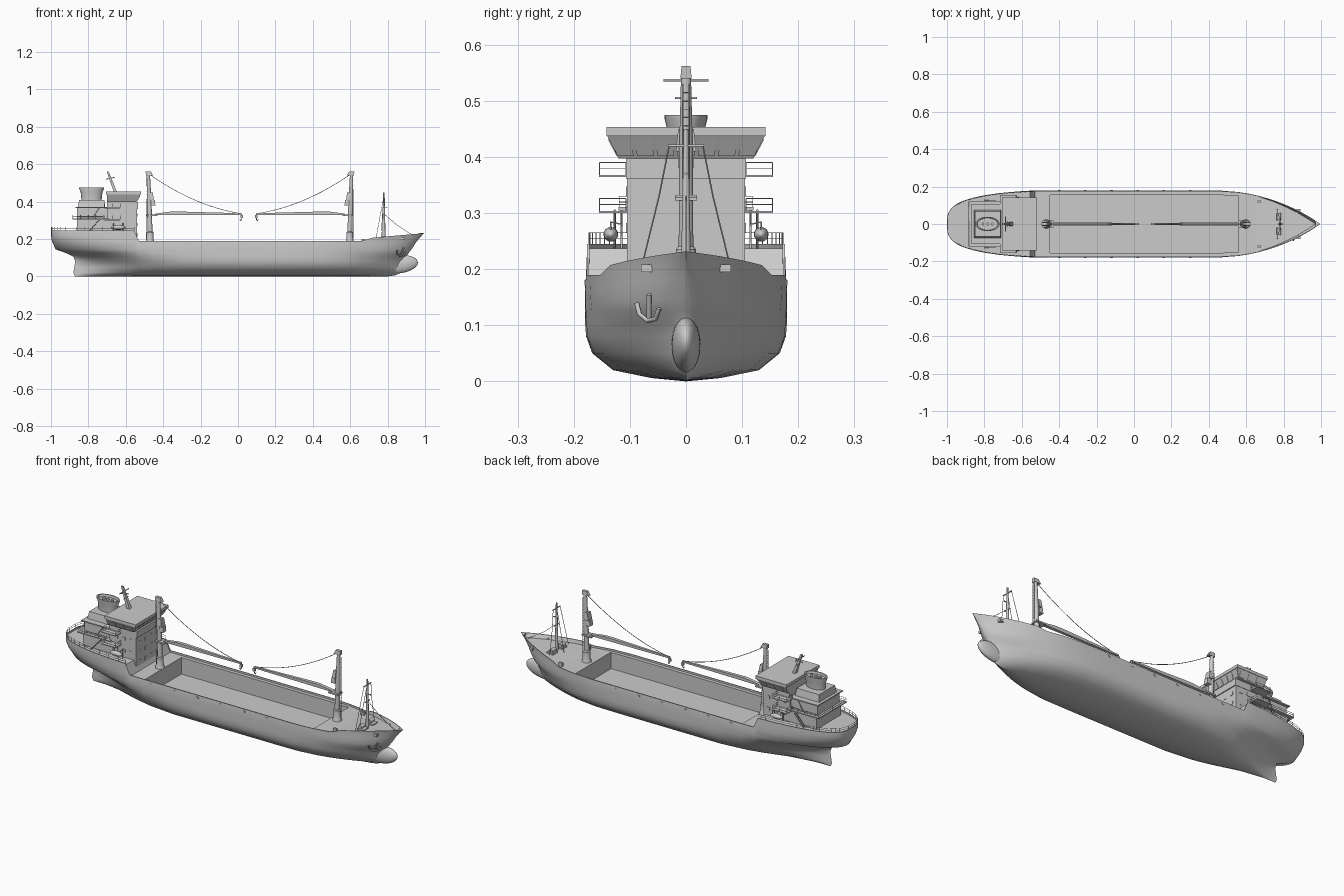
import bpy, bmesh, math

if "Cube" in bpy.data.objects:
    bpy.data.objects.remove(bpy.data.objects["Cube"])

# ---------- helpers ----------
def mesh(name, verts, faces, smooth=None, weld=True):
    me = bpy.data.meshes.new(name)
    me.from_pydata(verts, [], faces)
    bm = bmesh.new()
    bm.from_mesh(me)
    if weld:
        bmesh.ops.remove_doubles(bm, verts=bm.verts, dist=1e-5)
        bmesh.ops.dissolve_degenerate(bm, edges=bm.edges, dist=1e-6)
    bmesh.ops.recalc_face_normals(bm, faces=bm.faces)
    bm.to_mesh(me)
    bm.free()
    ob = bpy.data.objects.new(name, me)
    bpy.context.collection.objects.link(ob)
    if smooth:
        bpy.ops.object.select_all(action='DESELECT')
        ob.select_set(True)
        bpy.context.view_layer.objects.active = ob
        bpy.ops.object.shade_smooth_by_angle(angle=math.radians(smooth))
    return ob

def boxes(name, items):
    """each item: bottom rect (x0,x1,y0,y1), z0, top rect, z1"""
    v, f = [], []
    for b, z0, t, z1 in items:
        n = len(v)
        for (x0, x1, y0, y1), z in ((b, z0), (t, z1)):
            v += [(x0, y0, z), (x1, y0, z), (x1, y1, z), (x0, y1, z)]
        f += [[n + i for i in q] for q in ((0, 1, 2, 3), (4, 5, 6, 7), (0, 1, 5, 4), (1, 2, 6, 5), (2, 3, 7, 6), (3, 0, 4, 7))]
    return mesh(name, v, f, weld=False)

def box(name, x0, x1, y0, y1, z0, z1):
    return boxes(name, [((x0, x1, y0, y1), z0, (x0, x1, y0, y1), z1)])

def rings(name, cx, cy, prof, sx=1, sy=1, n=24, lean=0):
    """closed turned shape from (radius, z) points, optionally oval"""
    v = [(cx + lean * (z - prof[0][1]) + sx * r * math.cos(2 * math.pi * i / n), cy + sy * r * math.sin(2 * math.pi * i / n), z)
         for r, z in prof for i in range(n)]
    f = [(j * n + i, j * n + (i + 1) % n, (j + 1) * n + (i + 1) % n, (j + 1) * n + i) for j in range(len(prof) - 1) for i in range(n)]
    f += [tuple(range(n)), tuple(range((len(prof) - 1) * n, len(prof) * n))]
    return mesh(name, v, f, smooth=35)

def tubes(name, paths, r=.0012):
    cu = bpy.data.curves.new(name, 'CURVE')
    cu.dimensions, cu.bevel_depth, cu.bevel_resolution, cu.use_fill_caps = '3D', r, 1, True
    for p in paths:
        s = cu.splines.new('POLY')
        s.points.add(len(p) - 1)
        for a, b in zip(s.points, p):
            a.co = (*b, 1)
    ob = bpy.data.objects.new(name, cu)
    bpy.context.collection.objects.link(ob)
    return ob

def rail(name, path, h=.02):
    up = lambda p, d: (p[0], p[1], p[2] + d)
    tubes(name, [[up(p, h) for p in path], [up(p, h * .5) for p in path]] + [[p, up(p, h)] for p in path], .0009)

def lerp_table(tab, x):
    for (a, p), (b, q) in zip(tab, tab[1:]):
        if x <= b:
            return p + (q - p) * max(0, (x - a) / (b - a))
    return tab[-1][1]

# ---------- hull: waterlines (z, stern x, stem x, half beam, run length, run power, entry length, entry power) ----------
LEVELS = [(0, -.87, .80, 0, .6, 1, .4, 1), (.006, -.875, .84, .062, .6, 1.3, .42, 1),
          (.02, -.88, .87, .13, .6, 1.6, .48, 1), (.05, -.875, .885, .167, .6, 1.7, .5, .95),
          (.08, -.87, .89, .178, .55, 1.4, .5, .85), (.105, -.88, .898, .18, .5, 1, .52, .72),
          (.125, -.92, .912, .18, .5, .75, .52, .64), (.145, -.975, .928, .18, .5, .5, .52, .66),
          (.165, -.995, .952, .18, .53, .36, .53, .75), (.178, -1, .972, .179, .55, .3, .54, .85),
          (.19, -1, .996, .178, .55, .3, .55, .95)]
SHEER = [(-1, .245), (-.555, .245), (-.53, .19), (.66, .19), (.72, .207), (1, .232)]
DECK = [(-1, .237), (-.555, .237), (-.53, .18), (.66, .18), (.75, .19), (1, .212)]
MID = [-.6, -.555, -.53, -.45, -.3, -.1, .1, .3, .45, .56, .62, .66, .72]
N = 14

def waterline(lv):
    z, xa, xf, B, La, qa, Lf, qf = lv
    bow = [.72 + (xf - .72) * (1 - (1 - k / N) ** 1.7) for k in range(1, N + 1)]
    xs = [-.6 + (xa + .6) * (1 - (k / N) ** 2.4) for k in range(N)] + MID + bow
    out = []
    for x in xs:
        f = lambda u: 1 - (1 - max(0, min(u, 1))) ** 2
        zz = z if z <= .145 else .145 + (z - .145) * (lerp_table(SHEER, x) - .145) / .045
        out.append((x, B * f((x - xa) / La) ** qa * f((xf - x) / Lf) ** qf, zz))
    return out

lines = [waterline(l) for l in LEVELS]
M = len(lines[0])
verts, faces = [], []
for s in (1, -1):
    n = len(verts)
    verts += [(x, s * y, z) for l in lines for x, y, z in l]
    faces += [(n + j * M + i, n + j * M + i + 1, n + (j + 1) * M + i + 1, n + (j + 1) * M + i)
              for j in range(len(lines) - 1) for i in range(M - 1)]
mesh("hull", verts, faces, smooth=50)

# bulbous bow
bpy.ops.mesh.primitive_uv_sphere_add(segments=32, ring_count=20, radius=1, location=(.862, 0, .065))
bulb = bpy.context.object
bulb.name = "bulbous_bow"
bulb.scale = (.1, .026, .048)
bulb.rotation_euler.y = -.12
bpy.ops.object.shade_smooth_by_angle(angle=1)

# deck with bulwark cap and an opening for the hold
HW, H0, H1, HF = .155, -.45, .56, .09
top = lines[-1]
verts, faces = [], []
for x, y, z in top:
    inset = .004 + .016 * max(0, (x - .66) / .34)
    yi, yd, xd, dz = max(0, y - .004), max(0, y - inset), max(-.994, min(.97, x)), lerp_table(DECK, x)
    half = [(x, y, z), (xd, yi, z), (xd, yd, dz), (xd, min(HW, yd * .9), dz)]
    verts += half + [(a, -b, c) for a, b, c in reversed(half)]
for i in range(M - 1):
    for c in range(7):
        if c == 3 and H0 - .001 <= top[i][0] and top[i + 1][0] <= H1 + .001:
            continue
        faces.append((i * 8 + c, i * 8 + c + 1, i * 8 + c + 9, i * 8 + c + 8))
mesh("deck", verts, faces)
rect = [(H0, -HW), (H1, -HW), (H1, HW), (H0, HW)]
mesh("cargo_hold", [(x, y, z) for z in (HF, .18) for x, y in rect],
     [(0, 1, 2, 3)] + [(i, (i + 1) % 4, 4 + (i + 1) % 4, 4 + i) for i in range(4)])
boxes("scuppers", [((x - .007, x + .007, s * .179 - .002, s * .179 + .002), .171) * 1 + ((x - .007, x + .007, s * .179 - .002, s * .179 + .002), .181)
                   for s in (1, -1) for x in [-.4 + .14 * i for i in range(6)]])

# ---------- superstructure ----------
box("bridge_tower", -.70, -.54, -.105, .105, .17, .362)
box("bridge_deck_band", -.70, -.535, -.107, .107, .362, .397)
boxes("wheelhouse", [((-.70, -.545, -.12, .12), .397, (-.70, -.521, -.14, .14), .437)])
box("wheelhouse_roof", -.705, -.518, -.142, .142, .437, .453)
box("lower_house", -.86, -.70, -.105, .105, .23, .31)
box("middle_house", -.86, -.70, -.095, .095, .31, .37)
box("lower_walkway", -.885, -.69, -.12, .12, .305, .311)
box("upper_walkway", -.87, -.69, -.108, .108, .366, .372)
boxes("funnel_casing", [((-.855, -.71, -.075, .075), .372, (-.85, -.715, -.068, .068), .41)])
rings("funnel", -.783, 0, [(.054, .41), (.058, .45), (.066, .468), (.066, .475), (.058, .475), (.055, .462)], 1, .58, 32)
tubes("exhaust_pipes", [[(-.783 + d, 0, .45), (-.783 + d, 0, .472)] for d in (-.025, 0, .025)], .008)
wins = []
for i in range(7):                                   # wheelhouse front windows
    y = (i - 3) * .036
    wins.append(((-.545, -.539, y - .015, y + .015), .402, (-.528, -.5225, y * 1.08 - .016, y * 1.08 + .016), .431))
for z in (.215, .27, .32):                           # tower front windows
    for y in (-.075, -.025, .025, .075):
        r = (-.541, -.538, y - .008, y + .008)
        wins.append((r, z, r, z + .017))
for s in (1, -1):                                    # side windows
    for z in (.265, .33):
        for x in (-.66, -.615, -.57):
            r = (x - .009, x + .009, s * .105 - .002, s * .105 + .002)
            wins.append((r, z, r, z + .017))
    for x in (-.66, -.61, -.56):
        wins.append(((x - .016, x + .016, s * .122 - .002, s * .122 + .002), .402, (x - .016, x + .016, s * .137 - .002, s * .137 + .002), .431))
boxes("windows", wins)

# side platforms, rails, stairs and lifeboats on both sides
for s, side in ((1, "port"), (-1, "starboard")):
    lo, hi = sorted((s * .10, s * .155))
    for z in (.304, .368):
        box(f"{side}_platform", -.715, -.63, lo, hi, z - .004, z)
        rail(f"{side}_platform_rail", [(-.715, s * .107, z), (-.715, s * .154, z), (-.67, s * .154, z), (-.63, s * .154, z), (-.63, s * .107, z)], .022)
    tubes(f"{side}_stairs", [[(-.80, s * .115, .237), (-.74, s * .115, .305)], [(-.80, s * .127, .237), (-.74, s * .127, .305)],
                             [(-.78, s * .10, .31), (-.74, s * .10, .37)]], .002)
    rail(f"{side}_walkway_rail", [(x, s * .119, .311) for x in (-.72, -.76, -.80, -.84, -.884)] + [(-.884, 0, .311)], .018)
    bpy.ops.mesh.primitive_uv_sphere_add(segments=20, ring_count=12, radius=1, location=(-.64, s * .134, .262))
    boat = bpy.context.object
    boat.name, boat.scale = f"{side}_lifeboat", (.036, .013, .013)
    bpy.ops.object.shade_smooth_by_angle(angle=1)
    tubes(f"{side}_davits", [[(x, s * .115, .237), (x, s * .115, .28), (x, s * .134, .284), (x, s * .134, .27)] for x in (-.665, -.615)], .002)
    box(f"{side}_bollards", .66, .68, s * .12 - .006, s * .12 + .006, .178, .2)
    box(f"{side}_hawse_plate", .87, .89, s * .07 - .01, s * .07 + .01, .195, .208)

# stern rail following the deck edge
edge = [(x, y - .003, z) for x, y, z in top if x <= -.555 and y > .02]
rail("stern_rail", [(x, -y, z) for x, y, z in reversed(edge)] + edge, .02)

# radar mast leaning aft
boxes("radar_mast", [((-.664, -.646, -.01, .01), .45, (-.702, -.692, -.005, .005), .562)])
tubes("radar_yards", [[(-.686, -.04, .537), (-.686, .04, .537)], [(-.705, 0, .52), (-.66, 0, .53)], [(-.675, -.02, .505), (-.675, .02, .505)]], .0025)

# ---------- cargo cranes (aft one, and a mirrored forward one) ----------
def crane(name, x0, s, length):
    rings(name + "_pedestal", x0, 0, [(.024, .178), (.022, .19), (.018, .2), (.018, .235), (.014, .24)])
    rings(name + "_post", x0, 0, [(.013, .235), (.0125, .4), (.009, .54)], lean=-.03 * s)
    X = lambda d: x0 + s * d
    bx = lambda a, b, w: (min(X(a), X(b)), max(X(a), X(b)), -w, w)
    boxes(name + "_fittings", [(bx(-.022, .016, .01), .54, bx(-.024, .004, .008), .562),       # head
                               (bx(.005, .028, .014), .38, bx(.005, .026, .012), .41),         # winch
                               (bx(.0, .02, .018), .41, bx(-.002, .014, .014), .45),
                               (bx(-.018, .04, .02), .322, bx(-.018, .04, .02), .33)])         # boom heel
    prof = [(.02, .328), (length, .33), (length, .338), (.16, .347), (.11, .347), (.03, .336)]
    v = [(X(d), w * (.009 if d < .3 else .005), z) for w in (-1, 1) for d, z in prof]
    mesh(name + "_boom", v, [tuple(range(6)), tuple(range(6, 12))] + [(i, (i + 1) % 6, 6 + (i + 1) % 6, 6 + i) for i in range(6)])
    cable = []
    for i in range(17):
        t = i / 16
        cable.append((X(-.012 + (length + .002) * t), 0, .552 - .215 * t - .045 * 4 * t * (1 - t) * .75))
    tubes(name + "_cable", [cable], .0016)
    hx = X(length)
    tubes(name + "_hook", [[(hx, 0, .335), (hx, 0, .305), (hx - s * .006, 0, .298), (hx - s * .01, 0, .305)]], .0025)
    box(name + "_hook_block", hx - .006, hx + .006, -.006, .006, .312, .328)
    tubes(name + "_ladder", [[(X(-.02), y, .19), (X(-.022), y, .53)] for y in (-.005, .005)]
          + [[(X(-.021), -.005, .2 + .015 * i), (X(-.021), .005, .2 + .015 * i)] for i in range(22)], .0009)

crane("aft_crane", -.47, 1, .49)
crane("forward_crane", .598, -1, .50)

# ---------- foremast, stays and deck gear ----------
rings("foremast", .78, 0, [(.009, .19), (.007, .3), (.004, .45)], n=12)
tubes("foremast_yards", [[(.78, -.032, .42), (.78, .032, .42)], [(.78, -.02, .33), (.78, .02, .33)], [(.77, 0, .37), (.80, 0, .37)]], .003)
tubes("foremast_stays", [[(.78, s * .03, .42), (.772, s * .048, .33), (.765, s * .08, .2)] for s in (1, -1)]
      + [[(.785, 0, .33), (.85, 0, .275), (.95, 0, .21)], [(.78, 0, .43), (.735, 0, .19)]], .0013)
for y in (-.04, .04):
    w = tubes("anchor_winch", [[(.775, y - .018, .208), (.775, y + .018, .208)]], .011)
    box("winch_base", .76, .80, y - .02, y + .02, .185, .2)

# anchor on the starboard bow
tubes("anchor", [[(.888, -.066, .155), (.868, -.066, .113)],
                 [(.85, -.088, .14), (.852, -.083, .12), (.868, -.068, .108), (.885, -.054, .112), (.895, -.048, .13)]], .0045)
